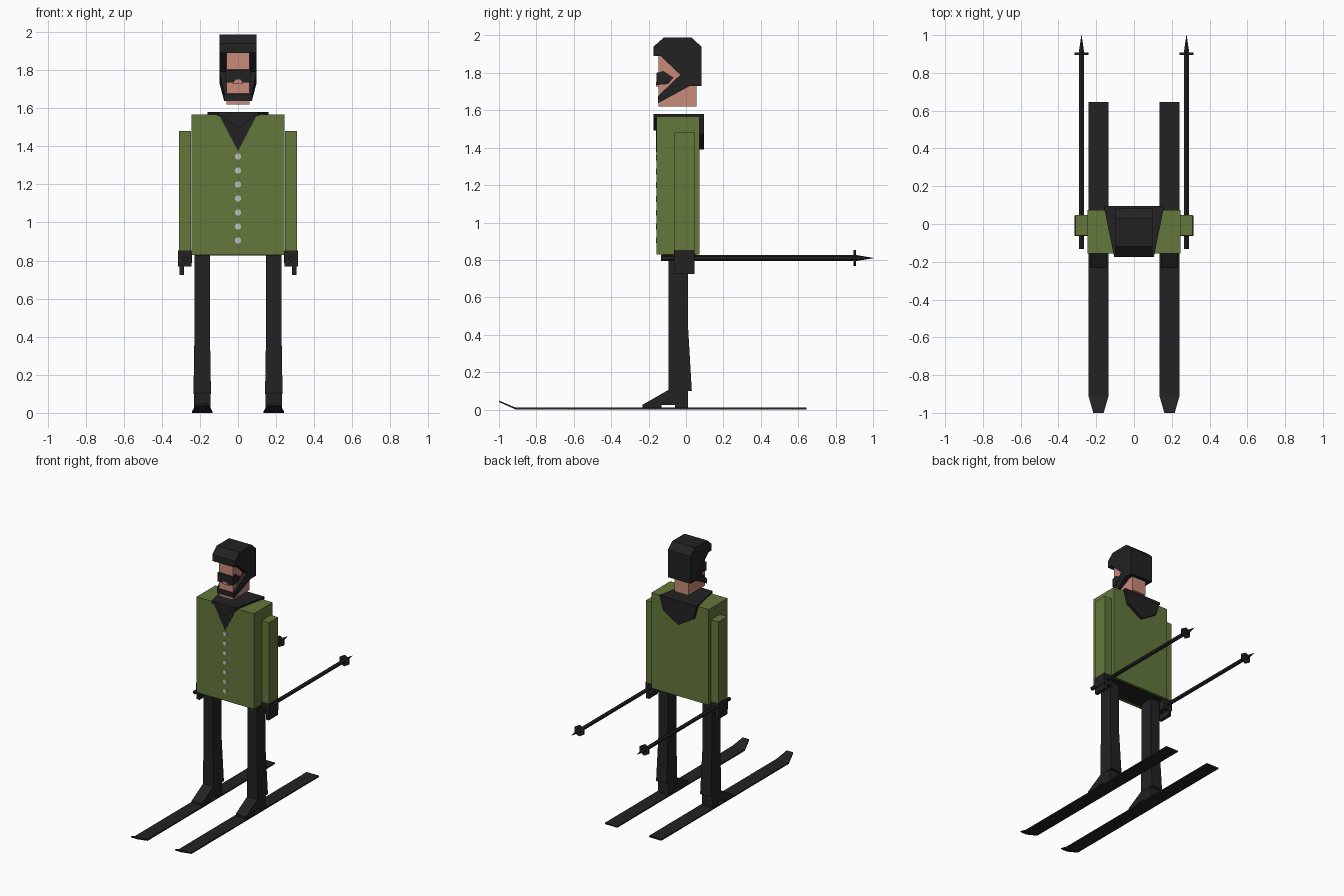
import bpy, bmesh, math
from mathutils import Vector

if "Cube" in bpy.data.objects:
    bpy.data.objects.remove(bpy.data.objects["Cube"])


def material(name, rgb):
    m = bpy.data.materials.new(name)
    m.diffuse_color = (*rgb, 1)
    m.use_nodes = True
    m.node_tree.nodes["Principled BSDF"].inputs["Base Color"].default_value = m.diffuse_color
    return m


BLACK = material("black", (0.016, 0.016, 0.016))
GREEN = material("olive green", (0.125, 0.185, 0.043))
SKIN = material("skin", (0.58, 0.26, 0.195))
GREY = material("button grey", (0.52, 0.52, 0.54))


def finish(name, bm, mat):
    bmesh.ops.recalc_face_normals(bm, faces=bm.faces)
    me = bpy.data.meshes.new(name)
    bm.to_mesh(me)
    bm.free()
    me.materials.append(mat)
    ob = bpy.data.objects.new(name, me)
    bpy.context.collection.objects.link(ob)
    return ob


def prism(name, pts, axis, a, b, mat, adjust=None):
    """Extrude a 2D outline (the two other axes in order) from a to b along axis."""
    bm = bmesh.new()
    rings = []
    for t in (a, b):
        ring = []
        for p in pts:
            c = list(p)
            c.insert("xyz".index(axis), t)
            ring.append(bm.verts.new(adjust(Vector(c)) if adjust else c))
        rings.append(ring)
    n = len(pts)
    bm.faces.new(rings[0])
    bm.faces.new(rings[1])
    for i in range(n):
        j = (i + 1) % n
        bm.faces.new((rings[0][i], rings[0][j], rings[1][j], rings[1][i]))
    return finish(name, bm, mat)


def box(name, x, y, z, mat):
    return prism(name, [(x[0], y[0]), (x[1], y[0]), (x[1], y[1]), (x[0], y[1])],
                 "z", z[0], z[1], mat)


def ngon(cx, cz, r, n, start=math.pi / 2):
    return [(cx + r * math.cos(start + math.tau * i / n),
             cz + r * math.sin(start + math.tau * i / n)) for i in range(n)]


# Head, with a cap whose chin strap narrows towards the front
box("face", (-0.06, 0.06), (-0.147, 0.056), (1.62, 1.92), SKIN)


def taper(v):
    if v.z < 1.70:
        v.x *= 0.75
    return v


cap = [(-0.174, 1.94), (-0.12, 1.988), (0.03, 1.988), (0.083, 1.94), (0.083, 1.73),
       (0.02, 1.73), (-0.15, 1.638), (-0.15, 1.675), (-0.03, 1.79), (-0.136, 1.89),
       (-0.174, 1.89)]
prism("cap_with_strap", cap, "x", -0.097, 0.097, BLACK, taper)
goggles = [(-0.158, 1.80), (-0.12, 1.81), (-0.067, 1.775), (-0.095, 1.74), (-0.158, 1.735)]
prism("goggles", goggles, "x", -0.066, 0.066, BLACK)
prism("nose", [(-0.03, 1.728), (0.03, 1.728), (0.012, 1.75), (-0.012, 1.75)],
      "y", -0.160, -0.147, SKIN)

# Jacket body and dark seat below it
box("jacket", (-0.245, 0.245), (-0.157, 0.073), (0.83, 1.567), GREEN)
box("seat", (-0.226, 0.226), (-0.13, 0.055), (0.826, 0.84), BLACK)

# Collar: top plate, front V, lapel and back flap
prism("collar_top", [(-0.105, -0.174), (0.105, -0.174), (0.16, 0.096), (-0.16, 0.096)],
      "z", 1.56, 1.58, BLACK)
prism("shirt_front", [(-0.105, 1.575), (0, 1.375), (0.105, 1.575)], "y", -0.160, -0.15, BLACK)
prism("lapel", [(-0.105, 1.575), (0, 1.493), (0.105, 1.575)], "y", -0.174, -0.15, BLACK)
prism("collar_back", [(-0.16, 1.58), (-0.13, 1.47), (0, 1.39), (0.13, 1.47), (0.16, 1.58)],
      "y", 0.07, 0.095, BLACK)

# Buttons down the front
for i in range(7):
    prism(f"button_{i + 1}", ngon(0, 1.347 - 0.0737 * i, 0.017, 8, math.pi / 8),
          "y", -0.161, -0.156, GREY)

# Side profile of the boot, with the gap under the arch
boot = [(-0.233, 0.01), (-0.233, 0.025), (-0.094, 0.105), (0.01, 0.105), (0.01, 0.01),
        (-0.06, 0.01), (-0.06, 0.025), (-0.13, 0.025), (-0.13, 0.01)]
# Side profile of the trousers, flared at the back
leg = [(-0.094, 0.10), (-0.094, 0.46), (-0.094, 0.84), (0.01, 0.84), (0.01, 0.46), (0.031, 0.10)]
ski = [(-1.0, 0.04), (-0.91, 0.0), (0.645, 0.0), (0.645, 0.01), (-0.91, 0.01), (-1.0, 0.048)]

for side, s in (("right", -1), ("left", 1)):
    cx = s * 0.188

    def flare(v):
        if v.z < 0.2:
            v.x = cx + (v.x - cx) * 1.15
        return v

    def point(v):
        if v.y < -0.95:
            v.x = cx + (v.x - cx) * 0.52
        return v

    # Arm and glove
    xs = lambda a, b: sorted((s * a, s * b))
    box(f"{side}_arm", xs(0.247, 0.31), (-0.062, 0.047), (0.85, 1.48), GREEN)
    box(f"{side}_glove", xs(0.243, 0.314), (-0.064, 0.045), (0.768, 0.852), BLACK)
    box(f"{side}_fingers", xs(0.284, 0.308), (-0.064, 0.045), (0.725, 0.78), BLACK)

    # Leg, boot and ski
    prism(f"{side}_leg", leg, "x", cx - 0.04, cx + 0.04, BLACK, flare)
    prism(f"{side}_boot", boot, "x", cx - 0.044, cx + 0.044, BLACK)
    prism(f"{side}_ski", ski, "x", cx - 0.053, cx + 0.053, BLACK, point)

    # Ski pole with basket and pointed tip
    px, pz = s * 0.278, 0.81
    prism(f"{side}_pole", ngon(px, pz, 0.015, 6), "y", -0.133, 0.91, BLACK)
    prism(f"{side}_pole_basket", ngon(px, pz, 0.043, 6), "y", 0.896, 0.908, BLACK)

    def tip(v):
        if v.y > 0.95:
            v.x, v.z = px + (v.x - px) * 0.05, pz + (v.z - pz) * 0.05
        return v

    prism(f"{side}_pole_tip", ngon(px, pz, 0.018, 6), "y", 0.90, 1.0, BLACK, tip)
